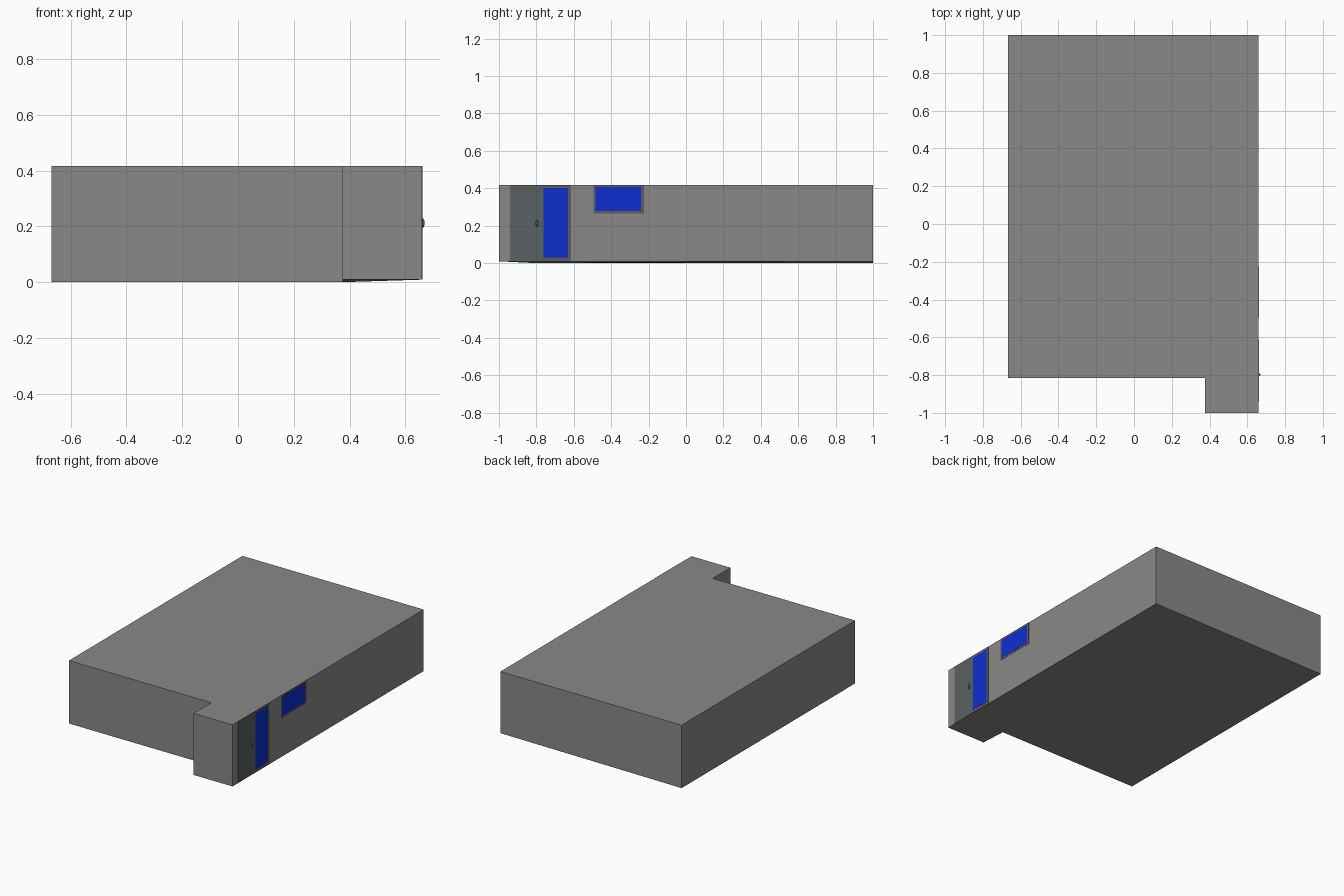
import bpy, bmesh

if "Cube" in bpy.data.objects:
    bpy.data.objects.remove(bpy.data.objects["Cube"])


def material(name, rgb):
    m = bpy.data.materials.new(name)
    m.diffuse_color = (*rgb, 1)
    m.use_nodes = True
    m.node_tree.nodes["Principled BSDF"].inputs["Base Color"].default_value = m.diffuse_color
    return m


GREY = material("wall grey", (0.25, 0.25, 0.24))
SLATE = material("slate panel", (0.10, 0.12, 0.125))
FRAME = material("frame grey", (0.11, 0.11, 0.11))
BLUE = material("glass blue", (0.004, 0.028, 0.62))


def finish(bm, name, mat):
    bmesh.ops.recalc_face_normals(bm, faces=bm.faces)
    me = bpy.data.meshes.new(name)
    bm.to_mesh(me)
    bm.free()
    me.materials.append(mat)
    ob = bpy.data.objects.new(name, me)
    bpy.context.collection.objects.link(ob)
    return ob


def box(name, lo, hi, mat):
    bm = bmesh.new()
    bmesh.ops.create_cube(bm, size=1)
    for v in bm.verts:
        for i in range(3):
            v.co[i] = (lo[i] + hi[i]) / 2 + v.co[i] * (hi[i] - lo[i])
    return finish(bm, name, mat)


RIGHT, TOP = 0.66, 0.417

# L-shaped building shell: x, y and bottom height of each corner
plan = [(-0.668, -0.815, 0), (0.375, -0.815, 0), (0.375, -1, 0.009),
        (RIGHT, -1, 0.009), (RIGHT, 1, 0.009), (-0.668, 1, 0)]
bm = bmesh.new()
low = [bm.verts.new(p) for p in plan]
high = [bm.verts.new((x, y, TOP)) for x, y, _ in plan]
bm.faces.new(high)
for i in range(6):
    j = (i + 1) % 6
    bm.faces.new((low[i], low[j], high[j], high[i]))
# floor folds along the line from the notch to the back corner
for tri in ((0, 1, 5), (1, 4, 5), (1, 3, 4), (1, 2, 3)):
    bm.faces.new([low[k] for k in tri])
finish(bm, "building_shell", GREY)


def plate(name, y0, y1, z0, z1, out, mat):
    """Thin plate on the right-hand wall."""
    return box(name, (RIGHT - 0.002, y0, z0), (RIGHT + out, y1, z1), mat)


# Entrance: slate door leaf, glazed side light with frame
plate("door_leaf", -0.94, -0.77, 0.01, TOP, 0.001, SLATE)
plate("side_light_frame", -0.77, -0.615, 0.01, TOP, 0.001, FRAME)
plate("side_light_glass", -0.762, -0.632, 0.03, 0.40, 0.002, BLUE)

# Window with frame
plate("window_frame", -0.495, -0.225, 0.265, TOP, 0.001, FRAME)
plate("window_glass", -0.485, -0.24, 0.278, 0.405, 0.002, BLUE)

# Door knob
bm = bmesh.new()
bmesh.ops.create_uvsphere(bm, u_segments=16, v_segments=10, radius=1)
bmesh.ops.scale(bm, vec=(0.009, 0.007, 0.018), verts=bm.verts)
bmesh.ops.translate(bm, vec=(RIGHT, -0.797, 0.212), verts=bm.verts)
knob = finish(bm, "door_knob", SLATE)
knob.data.shade_smooth()
